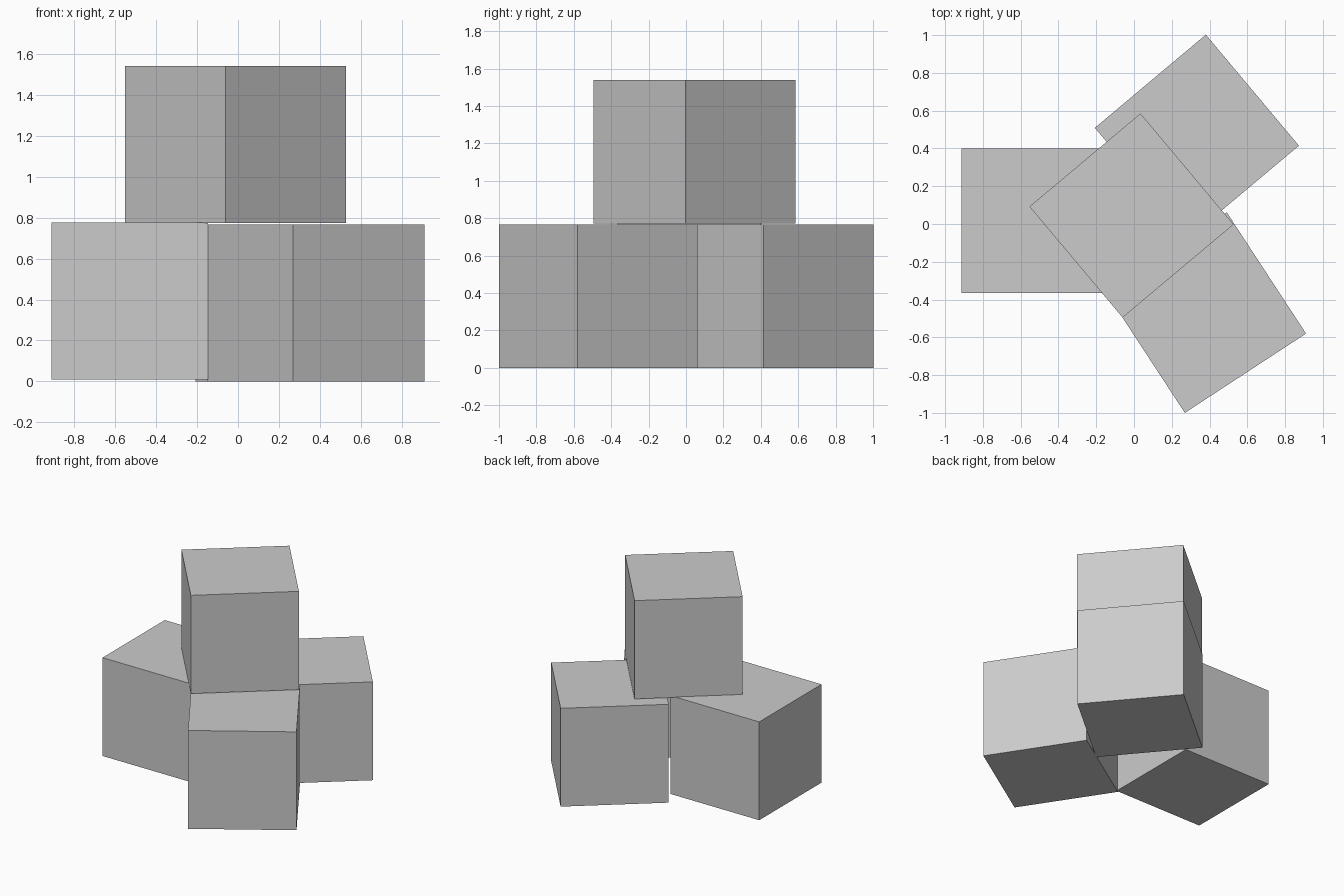
import bpy
from math import radians

cube = bpy.data.objects.get("Cube")
if cube:
    bpy.data.objects.remove(cube, do_unlink=True)

SIDE = 0.767

# One plain grey for every block
grey = bpy.data.materials.new("light grey")
grey.use_nodes = True
grey.diffuse_color = (0.6, 0.6, 0.6, 1)
grey.node_tree.nodes["Principled BSDF"].inputs["Base Color"].default_value = grey.diffuse_color


def block(name, x, y, base, turn):
    """Flat-faced cube standing at height base, turned about z."""
    bpy.ops.mesh.primitive_cube_add(size=SIDE, location=(x, y, base + SIDE / 2),
                                    rotation=(0, 0, radians(turn)))
    obj = bpy.context.object
    obj.name = name
    obj.data.materials.append(grey)


# Three blocks on the ground
block("right_block", -0.529, 0.017, 0.01, 0)
block("front_block", 0.38, -0.469, 0, 33.2)
block("back_block", 0.333, 0.462, 0, 40)

# One block stacked on them
block("top_block", -0.013, 0.045, 0.773, 40)
